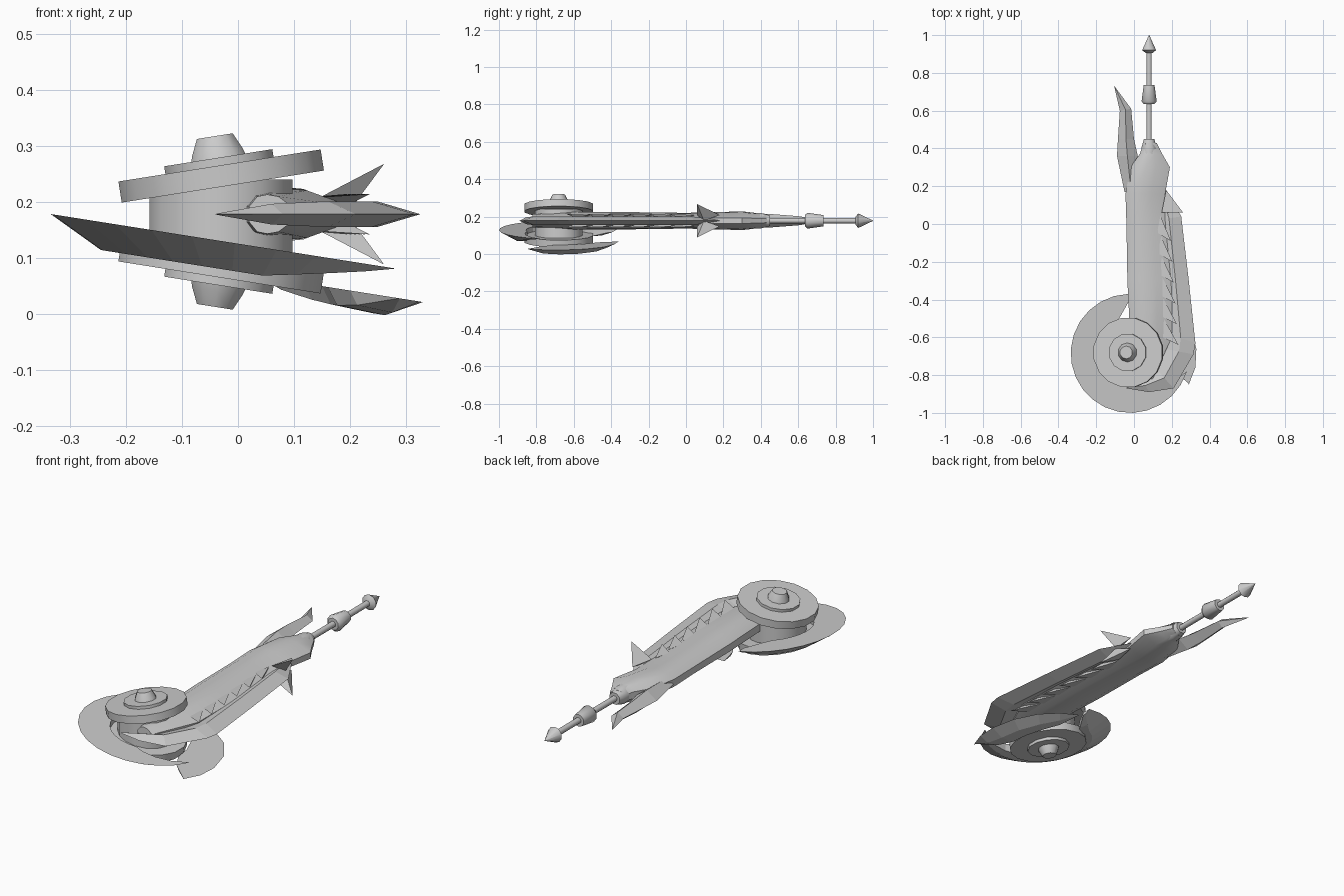
import bpy, bmesh, math
from mathutils import Matrix, Vector

if "Cube" in bpy.data.objects:
    bpy.data.objects.remove(bpy.data.objects["Cube"])

grey = bpy.data.materials.new("light grey")
grey.diffuse_color = (0.6, 0.6, 0.6, 1)
grey.use_nodes = True
grey.node_tree.nodes["Principled BSDF"].inputs["Base Color"].default_value = grey.diffuse_color
MID = 0.178          # height of the arm's centre plane
HUB = (-0.03, -0.68)  # hub position


def finish(name, bm, smooth=0):
    bmesh.ops.remove_doubles(bm, verts=bm.verts, dist=0.0005)
    bmesh.ops.recalc_face_normals(bm, faces=bm.faces)
    me = bpy.data.meshes.new(name)
    bm.to_mesh(me)
    bm.free()
    me.materials.append(grey)
    ob = bpy.data.objects.new(name, me)
    bpy.context.collection.objects.link(ob)
    if smooth:
        bpy.ops.object.select_all(action='DESELECT')
        ob.select_set(True)
        bpy.context.view_layer.objects.active = ob
        bpy.ops.object.shade_smooth_by_angle(angle=math.radians(smooth))
    return ob


def loft(name, rings, smooth=0):
    """Skin a row of closed cross-sections and cap both ends."""
    bm = bmesh.new()
    vs = [[bm.verts.new(p) for p in r] for r in rings]
    n = len(vs[0])
    for a, b in zip(vs, vs[1:]):
        for i in range(n):
            j = (i + 1) % n
            bm.faces.new((a[i], a[j], b[j], b[i]))
    bm.faces.new(vs[0])
    bm.faces.new(vs[-1])
    return finish(name, bm, smooth)


def lathe(name, profile, sides, matrix, smooth=50):
    """Turn (radius, height) points about local z, then place by matrix."""
    rings = []
    for r, h in profile:
        rings.append([matrix @ Vector((r * math.cos(2 * math.pi * (i + .5) / sides),
                                       r * math.sin(2 * math.pi * (i + .5) / sides), h))
                      for i in range(sides)])
    return loft(name, rings, smooth)


def blade(name, stations, half, z=MID):
    """Diamond-section blade: stations are (outer x, y, inner x, y, thickness factor)."""
    rings = []
    for ox, oy, ix, iy, t in stations:
        mx, my = (ox + ix) / 2, (oy + iy) / 2
        rings.append([(ox, oy, z), (mx, my, z + half * t),
                      (ix, iy, z), (mx, my, z - half * t)])
    return loft(name, rings)


# hub drum
lathe("hub_drum", [(0.13, 0.085), (0.13, 0.24)], 16, Matrix.Translation((*HUB, 0)))

# tilted wheels with step and knob, mirrored above and below
for name, s in (("upper", 1), ("lower", -1)):
    place = Matrix.Translation((*HUB, 0.165 + s * 0.081)) @ Matrix.Rotation(-s * math.radians(9), 4, 'Y')
    lathe(name + "_wheel", [(0.186, -0.019 * s), (0.186, 0.019 * s)], 16, place)
    lathe(name + "_step", [(0.101, 0.018 * s), (0.101, 0.033 * s)], 12, place)
    lathe(name + "_knob", [(0.052, 0.03 * s), (0.048, 0.043 * s), (0.034, 0.072 * s)], 10, place)

# big tilted crescent dish wrapping the hub
rings = []
N = 18
for k in range(N + 1):
    a = math.radians(92 + 250 * k / N)
    t = min(1, 0.3 + k / 2, (N - k) / 4 + 0.02)
    ring = []
    for r, dz in ((0.315, 0), (0.17, 0), (0.17, -0.05), (0.225, -0.05)):
        r = 0.315 + (r - 0.315) * t
        x, y = -0.02 + r * math.cos(a), -0.685 + r * math.sin(a)
        ring.append((x, y, 0.1255 - 0.158 * x + dz * t))
    rings.append(ring)
loft("crescent_dish", rings)

# smaller low crescent on the right side
pts = [(0.04, -0.36, 0.04, -0.36, 0.02), (0.14, -0.385, 0.07, -0.47, .6), (0.23, -0.44, 0.12, -0.54, .9),
       (0.30, -0.54, 0.15, -0.62, 1), (0.33, -0.66, 0.16, -0.70, 1), (0.325, -0.76, 0.2, -0.77, .8),
       (0.29, -0.85, 0.285, -0.84, 0.02)]
rings = []
for ox, oy, ix, iy, t in pts:
    ring = []
    for f, dz in ((0, 0), (1, 0), (0.9, -0.03), (0.4, -0.034)):
        x, y = ox + (ix - ox) * f, oy + (iy - oy) * f
        ring.append((x, y, 0.0735 - 0.158 * x + dz * t))
    rings.append(ring)
loft("low_crescent", rings)

# main arm body: (y, left x, right x, half height)
rings = []
for y, l, r, h in ((-0.82, 0.02, 0.10, .035), (-0.6, -0.02, 0.20, .047), (-0.3, -0.035, 0.20, .046),
                   (0, -0.04, 0.175, .042), (0.16, -0.045, 0.165, .046), (0.3, -0.02, 0.19, .05),
                   (0.37, 0.03, 0.15, .042), (0.43, 0.05, 0.12, .035)):
    w = r - l
    half = [(l, .4), (l + .18 * w, .9), (l + .4 * w, 1), (l + .65 * w, .9), (r, .3)]
    rings.append([(x, y, MID + h * f) for x, f in half] + [(x, y, MID - h * f) for x, f in half[::-1]])
loft("arm_body", rings, 35)

# long hooked edge blade on the right side
blade("edge_blade", [(0.17, 0.18, 0.12, 0.17, .3), (0.25, 0.04, 0.12, 0.02, 1), (0.29, -0.3, 0.15, -0.3, 1),
                     (0.325, -0.63, 0.17, -0.58, 1), (0.315, -0.69, 0.16, -0.66, 1),
                     (0.21, -0.87, 0.11, -0.76, 1), (0.08, -0.89, 0.04, -0.82, .8),
                     (-0.04, -0.87, -0.035, -0.86, .05)], 0.023)

# swept blade on the left near the tip
blade("side_blade", [(-0.05, 0.17, 0.02, 0.17, .6), (-0.09, 0.36, 0.02, 0.36, 1), (-0.085, 0.45, 0.0, 0.45, .9),
                     (-0.075, 0.6, -0.015, 0.61, .6), (-0.105, 0.73, -0.1, 0.725, .05)], 0.04)


def spike(name, base, tip, size):
    """Three-sided thorn from base to tip, swept along the arm."""
    (x, y, z), s = base, size
    loft(name, [[(x, y + s, z), (x - s * .4, y - s, z), (x + s * .4, y - s * .4, z - math.copysign(s * .5, z - MID))],
                [tip, (tip[0] - .001, tip[1], tip[2]), (tip[0], tip[1] - .001, tip[2])]])


for side, s in (("upper", 1), ("lower", -1)):
    # large thorn near the wrist
    spike(side + "_thorn", (0.17, 0.12, MID + s * .03), (0.26, 0.06, MID + s * .089), 0.06)
    # row of small shards along the ragged edge
    for i in range(6):
        y = -0.55 + i * 0.11
        spike(f"{side}_shard_{i + 1}", (0.16 - .004 * i, y, MID + s * .03),
              (0.235 - .008 * i, y - 0.09, MID + s * .036), 0.045)

# rod with socket, collar and arrow tip
along = Matrix.Translation((0.08, 0, MID)) @ Matrix.Rotation(-math.pi / 2, 4, 'X')
lathe("rod_socket", [(0.04, 0.33), (0.045, 0.40), (0.03, 0.45)], 8, along)
lathe("rod", [(0.015, 0.42), (0.015, 0.93)], 8, along)
lathe("rod_collar", [(0.03, 0.635), (0.042, 0.65), (0.03, 0.735)], 10, along)
lathe("rod_tip", [(0.018, 0.905), (0.039, 0.92), (0.001, 1.0)], 10, along)
